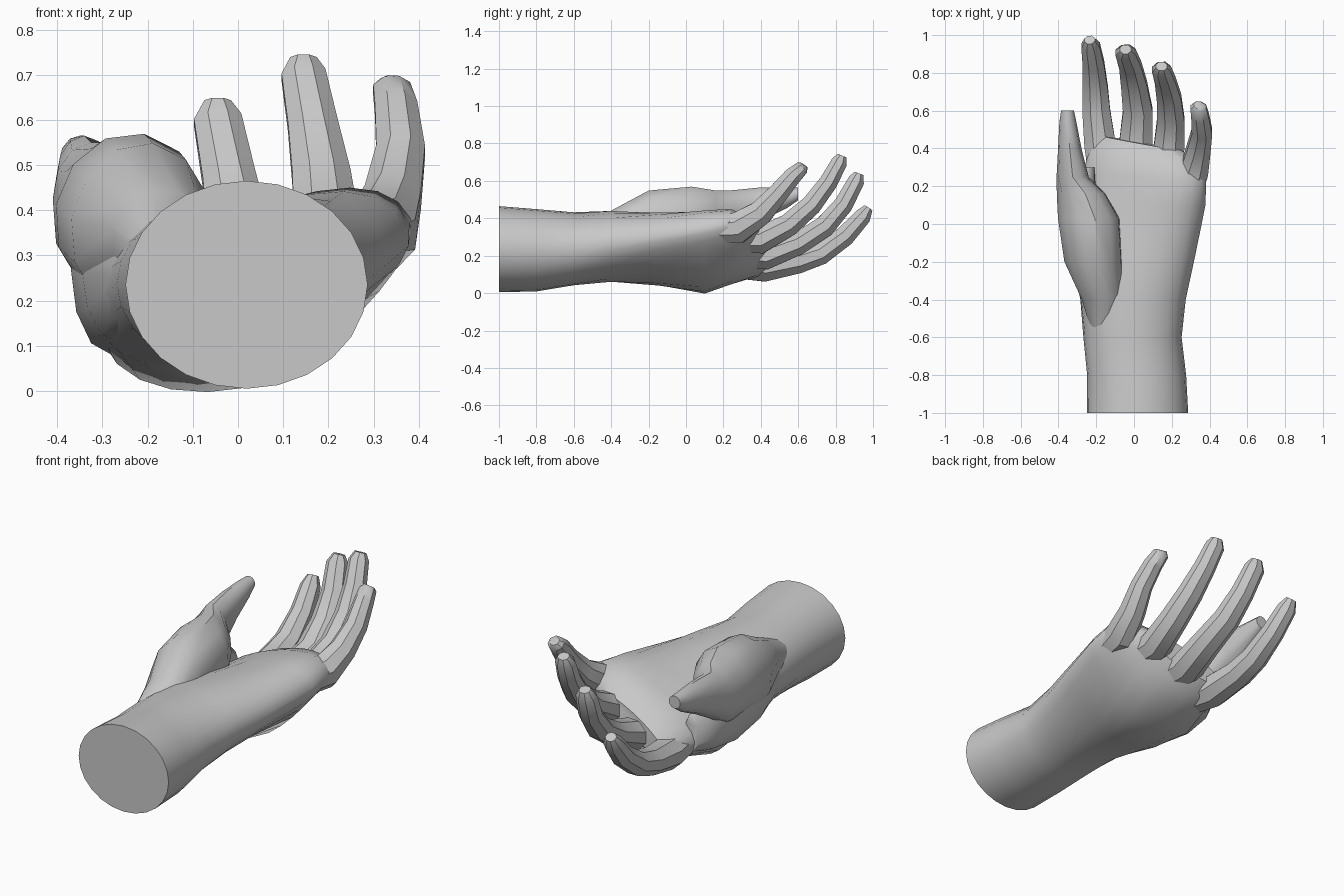
import bpy, bmesh, math
from mathutils import Vector

skin = bpy.data.materials.new("plain_grey")
skin.diffuse_color = (0.58, 0.58, 0.58, 1)


def loft(name, rings, angle):
    """Skin a list of closed point rings, cap both ends."""
    bm = bmesh.new()
    loops = [[bm.verts.new(p) for p in r] for r in rings]
    n = len(loops[0])
    for a, b in zip(loops, loops[1:]):
        for i in range(n):
            j = (i + 1) % n
            bm.faces.new((a[i], a[j], b[j], b[i]))
    bm.faces.new(loops[0])
    bm.faces.new(loops[-1])
    bmesh.ops.recalc_face_normals(bm, faces=bm.faces)
    me = bpy.data.meshes.new(name)
    bm.to_mesh(me)
    bm.free()
    me.materials.append(skin)
    ob = bpy.data.objects.new(name, me)
    bpy.context.collection.objects.link(ob)
    bpy.ops.object.select_all(action='DESELECT')
    ob.select_set(True)
    bpy.context.view_layer.objects.active = ob
    bpy.ops.object.shade_smooth_by_angle(angle=math.radians(angle))
    return ob


def section(y, cx, cz, rx, rz, tilt=0, cup=0, flat=0, skew=0, n=24):
    """Tilted oval across the arm; cup hollows the upper side, flat thins the
    lower right, skew swings it in plan."""
    t, pts = math.radians(tilt), []
    for i in range(n):
        a = 2 * math.pi * i / n
        c, s = math.cos(a), math.sin(a)
        u, v = rx * c, rz * s
        v -= cup * max(0, s) ** 3
        if s < 0 < c:
            v *= 1 - flat * c
        pts.append((cx + u * math.cos(t) - v * math.sin(t), y - skew * u,
                    cz + u * math.sin(t) + v * math.cos(t)))
    return pts


def finger(name, path, sides=8):
    """Faceted tube along (x, y, z, half width, half depth) stations."""
    pts = [Vector(p[:3]) for p in path]
    rings = []
    for k, (x, y, z, w, d) in enumerate(path):
        tan = pts[min(k + 1, len(pts) - 1)] - pts[max(k - 1, 0)]
        up = Vector((1, 0, 0)).cross(tan).normalized()
        side = tan.cross(up).normalized()
        ring = []
        for i in range(sides):
            a = 2 * math.pi * (i + 0.5) / sides
            ring.append(pts[k] + (side * w * math.cos(a) + up * d * math.sin(a)) * 1.06)
        rings.append(ring)
    return loft(name, rings, 35)


# forearm, wrist and cupped palm
loft("forearm_and_palm", [section(*r) for r in (
    (-1.0, .019, .235, .268, .23),
    (-.8, .014, .229, .262, .22),
    (-.6, -.008, .237, .26, .195),
    (-.4, -.005, .25, .28, .19, 5, 0, .1),
    (-.15, .0, .243, .335, .195, 12, .02, .3),
    (.1, .04, .23, .36, .21, 20, .045, .45),
    (.25, .06, .257, .345, .175, 21, .03, .4, .06),
    (.36, .05, .255, .31, .125, 22, .01, .2, .13),
    (.43, .03, .25, .24, .06, 22, 0, 0, .17))], 40)

# side of the hand joining thumb and index knuckle
loft("thumb_web", [section(*r, n=12) for r in (
    (-.5, -.2, .25, .05, .08),
    (-.2, -.26, .265, .085, .16),
    (.04, -.28, .27, .09, .19),
    (.2, -.275, .26, .075, .16),
    (.3, -.245, .22, .04, .10))], 60)

# thumb with its fleshy mound
loft("thumb", [section(*r, n=12) for r in (
    (-.62, -.16, .29, .05, .06),
    (-.4, -.165, .33, .115, .115, -15),
    (-.2, -.215, .36, .155, .19, -8),
    (.03, -.24, .385, .165, .187, -10),
    (.16, -.28, .39, .13, .16, -8),
    (.25, -.325, .425, .085, .125),
    (.4, -.34, .475, .062, .09),
    (.54, -.35, .51, .045, .055),
    (.6, -.352, .53, .034, .034))], 35)

# four curled fingers
finger("index_finger", [
    (-.15, .16, .16, .08, .07), (-.18, .42, .14, .085, .08),
    (-.2, .60, .17, .075, .066), (-.205, .72, .21, .068, .06),
    (-.215, .85, .305, .058, .055), (-.23, .945, .41, .05, .046),
    (-.235, .975, .455, .028, .026)])
finger("middle_finger", [
    (.01, .18, .21, .08, .07), (.01, .43, .20, .09, .075),
    (.02, .60, .265, .08, .062), (.0, .74, .355, .07, .058),
    (-.02, .84, .47, .06, .052), (-.045, .91, .60, .054, .045),
    (-.045, .925, .64, .03, .026)])
finger("ring_finger", [
    (.17, .16, .29, .08, .07), (.185, .40, .285, .083, .075),
    (.195, .55, .365, .074, .062), (.185, .67, .47, .066, .056),
    (.165, .76, .59, .056, .05), (.145, .82, .70, .05, .044),
    (.145, .835, .735, .03, .026)])
finger("little_finger", [
    (.27, .05, .33, .06, .06), (.318, .28, .35, .077, .085),
    (.343, .40, .43, .064, .068), (.36, .49, .53, .055, .056),
    (.35, .57, .625, .048, .048), (.34, .62, .67, .042, .038),
    (.342, .63, .685, .026, .024)])
